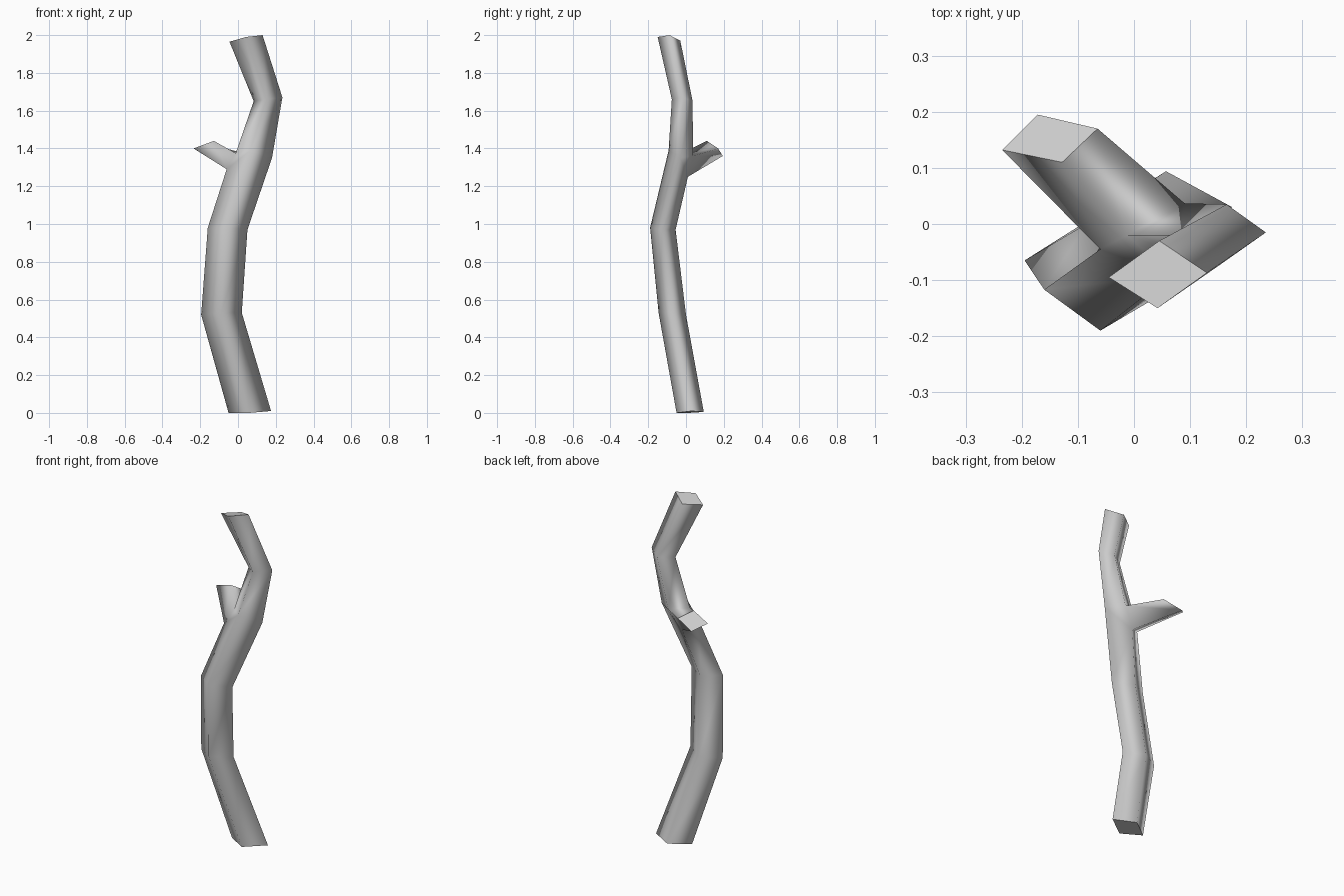
import bpy, bmesh

if "Cube" in bpy.data.objects:
    bpy.data.objects.remove(bpy.data.objects["Cube"])

# Four-sided trunk sections, corners in order: left, front, right, back
LOWER = [
    [(-.05, .015, 0), (.06, -.05, 0), (.175, .03, .01), (.057, .094, .005)],
    [(-.195, -.065, .52), (-.09, -.145, .53), (.02, -.07, .53), (-.085, 0, .52)],
    [(-.16, -.117, .98), (-.06, -.19, .98), (.05, -.125, .97), (-.055, -.055, .97)],
]
UPPER = [
    [(.083, -.02, 1.65), (.15, -.075, 1.66), (.235, -.015, 1.67), (.165, .035, 1.65)],
    [(-.045, -.095, 1.965), (.042, -.15, 1.99), (.13, -.087, 2.0), (.045, -.03, 1.97)],
]
# Fork: front and right corners are shared, left and back corners split open
LEFT_LOW, LEFT_HIGH = (-.06, -.045, 1.29), (-.012, -.02, 1.375)
BACK_LOW, BACK_HIGH = (.02, .01, 1.25), (.09, .037, 1.36)
FRONT, RIGHT = (.065, -.092, 1.39), (.18, -.03, 1.35)
# Stub end, matching the order left_low, left_high, back_high, back_low
STUB = [(-.235, .132, 1.40), (-.128, .11, 1.44), (-.065, .17, 1.40), (-.172, .195, 1.36)]

bm = bmesh.new()


def ring(points):
    return [bm.verts.new(p) for p in points]


def bridge(a, b):
    for i in range(4):
        j = (i + 1) % 4
        bm.faces.new((a[i], a[j], b[j], b[i]))


lower, upper, stub = [ring(r) for r in LOWER], [ring(r) for r in UPPER], ring(STUB)
ll, lh, bl, bh, f, r = ring([LEFT_LOW, LEFT_HIGH, BACK_LOW, BACK_HIGH, FRONT, RIGHT])

# Trunk below and above the fork
below = lower + [[ll, f, r, bl]]
above = [[lh, f, r, bh]] + upper
for path in (below, above):
    for a, b in zip(path, path[1:]):
        bridge(a, b)

# Fork sides and side stub
bm.faces.new((ll, f, lh))
bm.faces.new((bl, bh, r))
bridge([ll, lh, bh, bl], stub)

# Flat cut ends with sharp rims, everything else smooth
caps = [bm.faces.new(c) for c in (lower[0], upper[-1], stub)]
bmesh.ops.recalc_face_normals(bm, faces=bm.faces[:])
for face in bm.faces:
    face.smooth = face not in caps
for cap in caps:
    for e in cap.edges:
        e.smooth = False

mesh = bpy.data.meshes.new("tree_branch")
bm.to_mesh(mesh)
bm.free()
bpy.context.collection.objects.link(bpy.data.objects.new("tree_branch", mesh))
